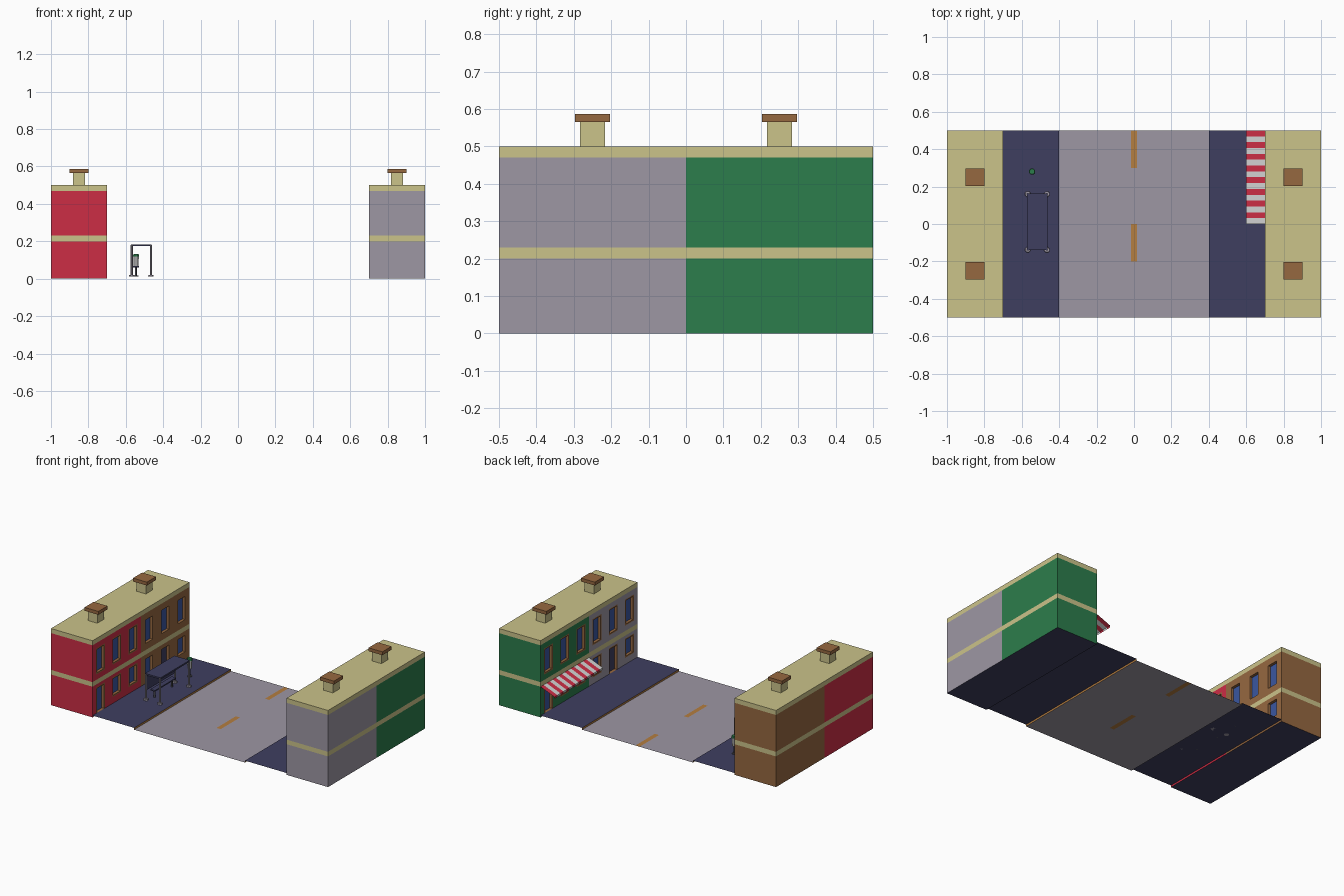
import bpy, bmesh, math
from mathutils import Vector

if "Cube" in bpy.data.objects:
    bpy.data.objects.remove(bpy.data.objects["Cube"])


def lin(h):
    out = []
    for i in (0, 2, 4):
        c = int(h[i:i + 2], 16) / 255
        out.append(c / 12.92 if c <= 0.04045 else ((c + 0.055) / 1.055) ** 2.4)
    return (*out, 1)


PALETTE = {"red": "CC2D45", "brown": "966840", "grey": "9D97A4", "green": "2C7D4C",
           "tan": "CBC38A", "navy": "3F3F60", "orange": "B57E40", "blue": "3A57A0",
           "white": "D2D2D2", "dark_grey": "5A5A62"}
NAMES = list(PALETTE)
MATS = []
for n, h in PALETTE.items():
    m = bpy.data.materials.new(n)
    m.diffuse_color = lin(h)
    m.use_nodes = True
    m.node_tree.nodes["Principled BSDF"].inputs["Base Color"].default_value = m.diffuse_color
    MATS.append(m)


class Part:
    """Collects flat coloured faces into one object."""
    def __init__(self, name):
        self.name, self.bm = name, bmesh.new()

    def quad(self, pts, normal, col):
        f = self.bm.faces.new([self.bm.verts.new(p) for p in pts])
        f.normal_update()
        if f.normal.dot(Vector(normal)) < 0:
            f.normal_flip()
        f.material_index = NAMES.index(col)

    def flat(self, x0, x1, y0, y1, z, col, up=1):
        self.quad([(x0, y0, z), (x1, y0, z), (x1, y1, z), (x0, y1, z)], (0, 0, up), col)

    def wall_x(self, x, y0, y1, z0, z1, n, col):
        self.quad([(x, y0, z0), (x, y1, z0), (x, y1, z1), (x, y0, z1)], (n, 0, 0), col)

    def wall_y(self, y, x0, x1, z0, z1, n, col):
        self.quad([(x0, y, z0), (x1, y, z0), (x1, y, z1), (x0, y, z1)], (0, n, 0), col)

    def box(self, x0, x1, y0, y1, z0, z1, col):
        for z, n in ((z0, -1), (z1, 1)):
            self.flat(x0, x1, y0, y1, z, col, n)
        for x, n in ((x0, -1), (x1, 1)):
            self.wall_x(x, y0, y1, z0, z1, n, col)
        for y, n in ((y0, -1), (y1, 1)):
            self.wall_y(y, x0, x1, z0, z1, n, col)

    def done(self):
        bmesh.ops.remove_doubles(self.bm, verts=self.bm.verts, dist=1e-5)
        me = bpy.data.meshes.new(self.name)
        for m in MATS:
            me.materials.append(m)
        self.bm.to_mesh(me)
        self.bm.free()
        ob = bpy.data.objects.new(self.name, me)
        bpy.context.collection.objects.link(ob)


KERB = 0.012
BANDS = [(0, 0.2, False), (0.2, 0.23, True), (0.23, 0.47, False), (0.47, 0.5, True)]


def band_colour(z, base):
    return "tan" if 0.2 < z < 0.23 or z > 0.47 else base


def building(name, s, front, back):
    p = Part(name)
    xi, xo = s * 0.7, s * 1.0
    # plain outer walls with trim bands
    for z0, z1, trim in BANDS:
        for y0, y1, c in ((-0.5, 0, front), (0, 0.5, back)):
            p.wall_x(xo, y0, y1, z0, z1, s, "tan" if trim else c)
        p.wall_y(-0.5, xi, xo, z0, z1, -1, "tan" if trim else front)
        p.wall_y(0.5, xi, xo, z0, z1, 1, "tan" if trim else back)
    p.flat(min(xi, xo), max(xi, xo), -0.5, 0.5, 0.5, "tan")
    p.flat(min(xi, xo), max(xi, xo), -0.5, 0.5, 0, "navy", -1)
    # openings: y0, y1, z0, z1, infill colour
    shop = (lambda y: y < 0) if s < 0 else (lambda y: y > 0)
    openings = []
    for i in range(6):
        y = -0.5 + (i + 0.5) / 6
        openings.append((y - 0.046, y + 0.046, 0.265, 0.435, "blue"))
        if shop(y) and abs(y) > 0.4:
            openings.append((y - 0.046, y + 0.046, KERB, 0.18, "blue"))
        elif not shop(y) and i in (1, 4):
            openings.append((y - 0.046, y + 0.046, KERB, 0.18, "navy"))
        else:
            openings.append((y - 0.046, y + 0.046, 0.055, 0.18, "blue"))
    # street wall as a grid of cells around the openings
    F, D = 0.009, 0.018
    inner = [(a + F, b - F, c + (F if c > KERB else 0), d - F, k) for a, b, c, d, k in openings]
    ys, zs = {-0.5, 0, 0.5}, {0, 0.2, 0.23, 0.47, 0.5}
    for a, b, c, d, k in openings + inner:
        ys |= {round(a, 5), round(b, 5)}
        zs |= {round(c, 5), round(d, 5)}
    ys, zs = sorted(ys), sorted(zs)
    hit = lambda L, y, z: any(a < y < b and c < z < d for a, b, c, d, k in L)
    for y0, y1 in zip(ys, ys[1:]):
        for z0, z1 in zip(zs, zs[1:]):
            y, z = (y0 + y1) / 2, (z0 + z1) / 2
            if hit(inner, y, z):
                continue
            c = "brown" if hit(openings, y, z) else band_colour(z, front if y < 0 else back)
            p.wall_x(xi, y0, y1, z0, z1, -s, c)
    # recessed glass, doors and reveals
    xr = xi + s * D
    for a, b, c, d, k in inner:
        p.wall_x(xr, a, b, c, d, -s, k)
        p.wall_y(a, xi, xr, c, d, 1, "brown")
        p.wall_y(b, xi, xr, c, d, -1, "brown")
        p.flat(xi, xr, a, b, c, "brown", 1)
        p.flat(xi, xr, a, b, d, "brown", -1)
    p.done()
    # chimneys
    for tag, y in (("front", -0.25), ("back", 0.25)):
        x = s * 0.85
        p = Part(name + "_chimney_" + tag)
        p.box(x - 0.033, x + 0.033, y - 0.033, y + 0.033, 0.5, 0.567, "tan")
        p.box(x - 0.05, x + 0.05, y - 0.047, y + 0.047, 0.565, 0.587, "brown")
        p.done()


building("left_building", -1, "red", "brown")
building("right_building", 1, "grey", "green")

# road with lane dashes cut in
p = Part("road")
p.flat(-0.4, -0.015, -0.5, 0.5, 0, "grey")
p.flat(0.015, 0.4, -0.5, 0.5, 0, "grey")
for y0, y1, c in ((-0.5, -0.2, "grey"), (-0.2, 0, "orange"), (0, 0.3, "grey"), (0.3, 0.5, "orange")):
    p.flat(-0.015, 0.015, y0, y1, 0, c)
p.done()

# pavements with kerbs
for s, name in ((-1, "left_pavement"), (1, "right_pavement")):
    p = Part(name)
    p.flat(min(s * 0.4, s * 0.7), max(s * 0.4, s * 0.7), -0.5, 0.5, KERB, "navy")
    p.wall_x(s * 0.4, -0.5, 0.5, 0, KERB, -s, "orange")
    p.done()

# striped awning with a short hanging edge
p = Part("awning")
for i in range(16):
    y1 = 0.5 - i / 32
    y0 = y1 - 1 / 32
    c = "white" if i % 2 else "red"
    p.quad([(0.7, y0, 0.2), (0.7, y1, 0.2), (0.6, y1, 0.16), (0.6, y0, 0.16)], (-0.4, 0, 1), c)
    p.wall_x(0.6, y0, y1, 0.148, 0.16, -1, c)
p.done()


def cylinder(name, x, y, z0, z1, r1, r2, col, n=8):
    bpy.ops.mesh.primitive_cone_add(vertices=n, radius1=r1, radius2=r2, depth=z1 - z0,
                                    location=(x, y, (z0 + z1) / 2), rotation=(0, 0, math.pi / n))
    ob = bpy.context.object
    ob.name = name
    ob.data.materials.append(MATS[NAMES.index(col)])


# bus shelter: roof, back panel, posts with feet, bench
p = Part("shelter_roof")
p.box(-0.573, -0.462, -0.14, 0.162, 0.174, 0.184, "navy")
p.done()
p = Part("shelter_back_panel")
p.box(-0.569, -0.565, -0.135, 0.157, 0.075, 0.165, "navy")
p.done()
for i, (x, y) in enumerate([(-0.568, -0.138), (-0.568, 0.16), (-0.466, -0.138), (-0.466, 0.16)]):
    cylinder(f"shelter_post_{i}", x, y, KERB, 0.18, 0.006, 0.006, "grey")
    cylinder(f"shelter_foot_{i}", x, y, KERB, 0.021, 0.016, 0.014, "grey")
p = Part("bench")
p.box(-0.562, -0.53, -0.1, 0.12, 0.06, 0.068, "navy")
for y in (-0.08, 0.1):
    p.box(-0.55, -0.542, y - 0.004, y + 0.004, KERB, 0.06, "dark_grey")
p.done()

# litter bin on a stand
cylinder("bin_foot", -0.545, 0.28, KERB, 0.018, 0.014, 0.014, "dark_grey")
cylinder("bin_stand", -0.545, 0.28, 0.018, 0.066, 0.005, 0.005, "dark_grey")
cylinder("bin_body", -0.545, 0.28, 0.066, 0.118, 0.014, 0.016, "white")
cylinder("bin_lid", -0.545, 0.28, 0.118, 0.132, 0.018, 0.015, "green")
